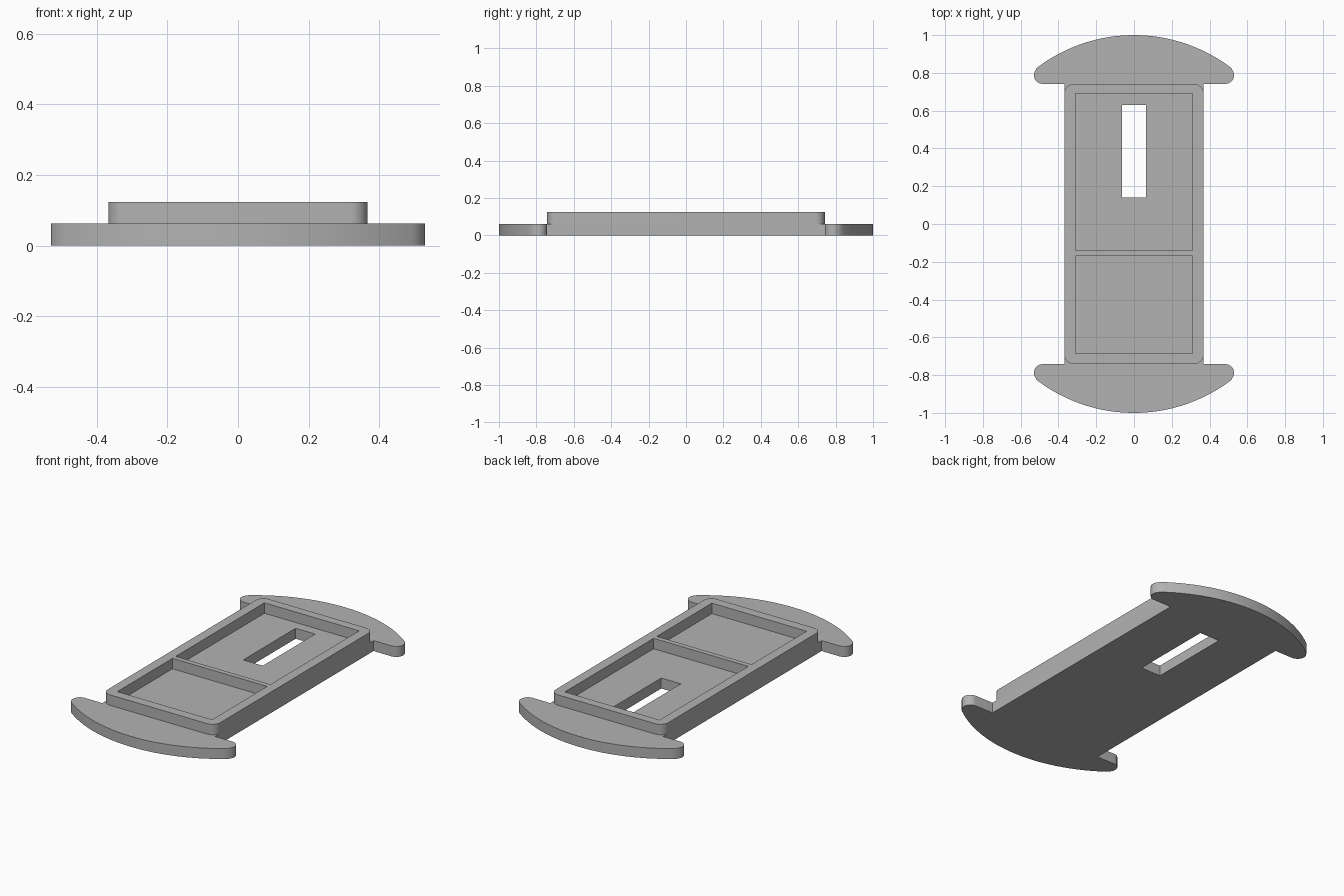
import bpy, bmesh
from math import sin, cos, atan2, hypot, radians, pi

cube = bpy.data.objects.get("Cube")
if cube:
    bpy.data.objects.remove(cube, do_unlink=True)

grey = bpy.data.materials.new("plain grey")
grey.use_nodes = True
colour = (0.45, 0.45, 0.45, 1)
grey.diffuse_color = colour
grey.node_tree.nodes["Principled BSDF"].inputs["Base Color"].default_value = colour

LAYER = 0.062             # thickness of each layer
HALF_W, HALF_L = 0.368, 0.742
TIP_R, TIP_X = 0.046, 0.484
TIP_Y = HALF_L + TIP_R


def arc(cx, cy, r, a0, a1, n):
    return [(cx + r * cos(a0 + (a1 - a0) * i / n),
             cy + r * sin(a0 + (a1 - a0) * i / n)) for i in range(n + 1)]


def rect(x0, x1, y0, y1):
    return [(x0, y0), (x1, y0), (x1, y1), (x0, y1)]


def rounded_rect(hx, hy, r):
    pts = []
    for k, (sx, sy) in enumerate([(1, 1), (-1, 1), (-1, -1), (1, -1)]):
        pts += arc(sx * (hx - r), sy * (hy - r), r, k * pi / 2, (k + 1) * pi / 2, 10)
    return pts


def plate(name, loops, z, height):
    """Extrude an outline with holes into a solid plate."""
    bm = bmesh.new()
    edges = []
    for loop in loops:
        verts = [bm.verts.new((x, y, z)) for x, y in loop]
        edges += [bm.edges.new((a, b)) for a, b in zip(verts, verts[1:] + verts[:1])]
    bmesh.ops.triangle_fill(bm, edges=edges, use_beauty=True, use_dissolve=False)
    top = bmesh.ops.extrude_face_region(bm, geom=bm.faces[:])["geom"]
    bmesh.ops.translate(bm, vec=(0, 0, height),
                        verts=[g for g in top if isinstance(g, bmesh.types.BMVert)])
    bmesh.ops.recalc_face_normals(bm, faces=bm.faces[:])
    mesh = bpy.data.meshes.new(name)
    bm.to_mesh(mesh)
    bm.free()
    mesh.materials.append(grey)
    obj = bpy.data.objects.new(name, mesh)
    bpy.context.collection.objects.link(obj)
    bpy.ops.object.select_all(action="DESELECT")
    obj.select_set(True)
    bpy.context.view_layer.objects.active = obj
    bpy.ops.object.shade_smooth_by_angle(angle=radians(30))
    return obj


# Base outline: one quarter with rounded tip and large end arc, then mirrored
big_y = 0.15
big_r = 1 - big_y
touch = atan2(TIP_Y - big_y, TIP_X)
TIP_R_END = big_r - hypot(TIP_X, TIP_Y - big_y)
quarter = [(HALF_W, HALF_L)]
quarter += arc(TIP_X, TIP_Y, TIP_R, -pi / 2, touch, 14)[:-1]
quarter += arc(0, big_y, big_r, touch, pi / 2, 24)
half = quarter + [(-x, y) for x, y in reversed(quarter[:-1])]
outline = half + [(-x, -y) for x, y in half]

# Lower layer with the through slot
plate("base_plate", [outline, rect(-0.064, 0.064, 0.14, 0.63)], 0, LAYER)

# Raised frame with a long and a short pocket
plate("raised_frame", [rounded_rect(HALF_W, HALF_L, 0.05),
                       rect(-0.31, 0.31, -0.14, 0.69),
                       rect(-0.31, 0.31, -0.685, -0.17)], LAYER, LAYER)
